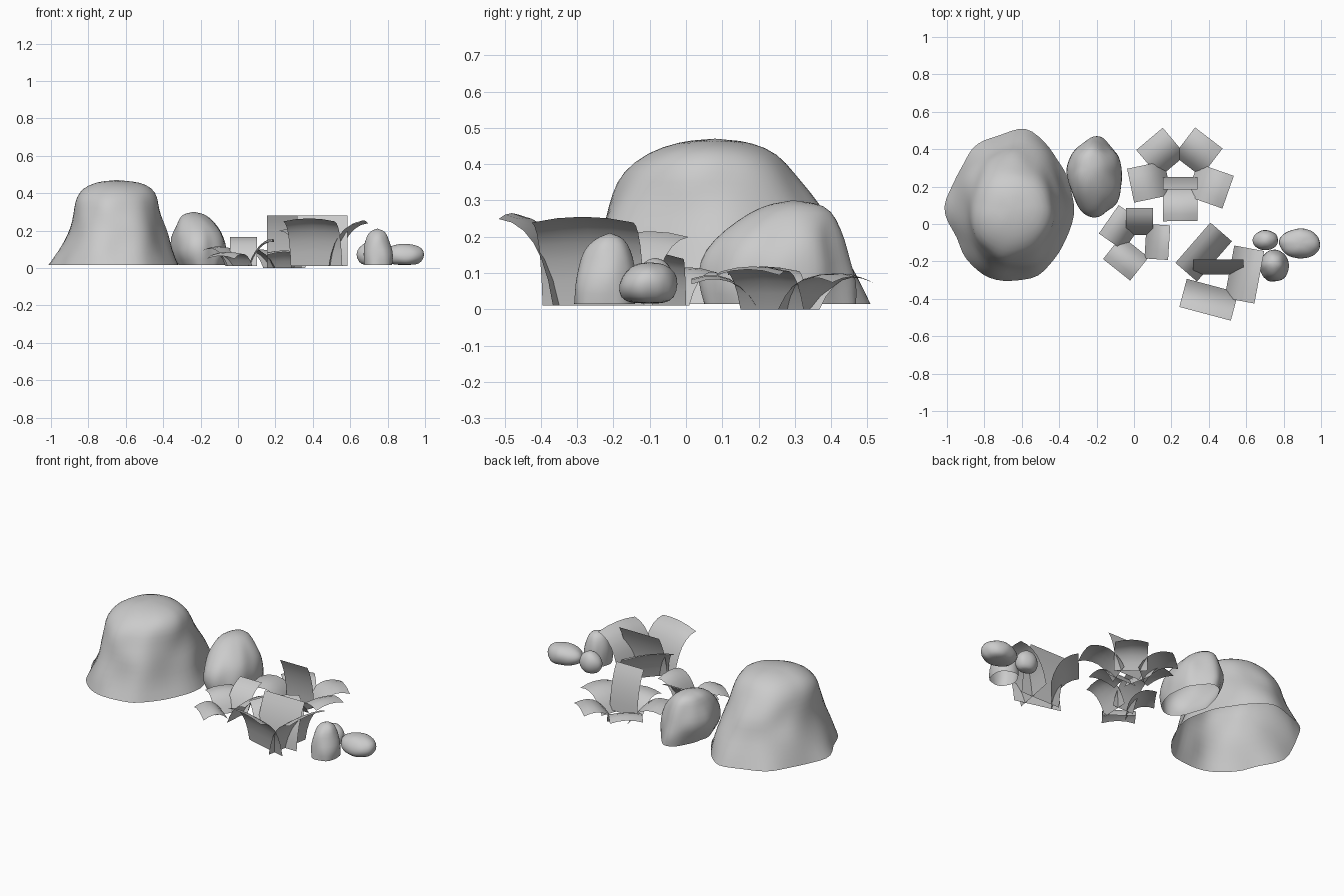
import bpy, math
from mathutils import Vector, noise


def make_object(name, verts, faces, levels=0):
    mesh = bpy.data.meshes.new(name)
    mesh.from_pydata(verts, [], faces)
    mesh.update()
    for p in mesh.polygons:
        p.use_smooth = True
    ob = bpy.data.objects.new(name, mesh)
    bpy.context.collection.objects.link(ob)
    if levels:
        m = ob.modifiers.new("round", 'SUBSURF')
        m.levels = m.render_levels = levels
    return ob


def rock(name, rings, top, rough, freq, closed=False):
    """Loft of (z, xmin, xmax, ymin, ymax) rings with a noisy outline, open below."""
    n = 28
    verts, faces = [], []
    for k, (z, x0, x1, y0, y1) in enumerate(rings):
        cx, cy, rx, ry = (x0 + x1) / 2, (y0 + y1) / 2, (x1 - x0) / 2, (y1 - y0) / 2
        for i in range(n):
            a = 2 * math.pi * i / n
            p = Vector((cx + rx * math.cos(a), cy + ry * math.sin(a), z))
            s = 1.01 + rough * noise.noise(p * freq) + rough * 0.4 * noise.noise(p * freq * 2.3)
            dz = 0 if k == 0 else rough * rx * 0.4 * noise.noise(p * freq + Vector((7, 3, 1)))
            verts.append((cx + (p.x - cx) * s, cy + (p.y - cy) * s, z + dz))
    for k in range(len(rings) - 1):
        for i in range(n):
            j = (i + 1) % n
            faces.append((k * n + i, k * n + j, (k + 1) * n + j, (k + 1) * n + i))
    # crown
    z, x0, x1, y0, y1 = rings[-1]
    verts.append(((x0 + x1) / 2, (y0 + y1) / 2, top))
    t, o = len(verts) - 1, (len(rings) - 1) * n
    faces += [(o + i, o + (i + 1) % n, t) for i in range(n)]
    if closed:
        faces.append(tuple(reversed(range(n))))
    return make_object(name, verts, faces, 1)


def leaf(name, base, tip, width, bulge=0.03, lean=0.3, facing=None, fold=0.016):
    """Rectangular card bent along a curve from base to tip."""
    b, t = Vector(base), Vector(tip)
    d = Vector(facing) if facing else Vector((t.x - b.x, t.y - b.y, 0))
    d.normalize()
    side = Vector((-d.y, d.x, 0))
    c = b.lerp(t, lean)
    c.z = t.z + bulge
    rows, cols = 6, 4
    verts, faces = [], []
    for r in range(rows + 1):
        u = r / rows
        p = b * (1 - u) ** 2 + c * (2 * u * (1 - u)) + t * u * u
        for k in range(cols + 1):
            v = 2 * k / cols - 1
            verts.append(p + side * (v * width / 2) - Vector((0, 0, fold * v * v * u)))
    w = cols + 1
    for r in range(rows):
        for k in range(cols):
            i = r * w + k
            faces.append((i, i + 1, i + w + 1, i + w))
    return make_object(name, verts, faces)


# Large boulder
rock("large_boulder", [
    (0.015, -0.995, -0.325, -0.31, 0.495), (0.10, -0.95, -0.36, -0.285, 0.465),
    (0.18, -0.91, -0.385, -0.255, 0.43), (0.25, -0.89, -0.41, -0.235, 0.39),
    (0.32, -0.885, -0.425, -0.205, 0.345), (0.38, -0.87, -0.435, -0.17, 0.295),
    (0.43, -0.83, -0.47, -0.10, 0.25), (0.46, -0.77, -0.53, -0.02, 0.18)],
    0.472, 0.13, 6)

# Medium boulder
rock("medium_boulder", [
    (0.015, -0.31, -0.07, 0.055, 0.455), (0.07, -0.345, -0.06, 0.045, 0.45),
    (0.13, -0.36, -0.06, 0.055, 0.445), (0.19, -0.35, -0.08, 0.085, 0.43),
    (0.25, -0.33, -0.125, 0.14, 0.41), (0.285, -0.305, -0.17, 0.21, 0.38)],
    0.303, 0.16, 10)

# Three small stones
rock("tall_stone", [
    (0.015, 0.675, 0.825, -0.31, -0.14), (0.07, 0.67, 0.83, -0.31, -0.135),
    (0.12, 0.675, 0.815, -0.295, -0.14), (0.165, 0.69, 0.80, -0.28, -0.15),
    (0.195, 0.705, 0.785, -0.25, -0.17)], 0.213, 0.12, 18)
rock("flat_stone", [
    (0.015, 0.84, 0.95, -0.15, -0.06), (0.03, 0.79, 0.985, -0.18, -0.03),
    (0.07, 0.77, 1.00, -0.19, -0.02), (0.105, 0.79, 0.985, -0.17, -0.03),
    (0.125, 0.84, 0.94, -0.14, -0.06)], 0.13, 0.12, 16, True)
rock("back_stone", [
    (0.015, 0.67, 0.74, -0.11, -0.06), (0.03, 0.645, 0.765, -0.135, -0.04),
    (0.075, 0.63, 0.775, -0.145, -0.03), (0.115, 0.65, 0.76, -0.13, -0.04),
    (0.135, 0.68, 0.73, -0.11, -0.06)], 0.143, 0.12, 18, True)

# Back plant: five spreading leaves and one upright leaf
back_tips = [(0.083, 0.455, 0.09), (0.40, 0.46, 0.09), (-0.018, 0.205, 0.11),
             (0.503, 0.17, 0.11), (0.248, 0.015, 0.085)]
centre = Vector((0.247, 0.26, 0.0))
for i, tip in enumerate(back_tips):
    b = centre.lerp(Vector((tip[0], tip[1], 0)), 0.25)
    leaf(f"back_plant_leaf_{i}", b, tip, 0.185, 0.04, 0.35)
leaf("back_plant_upright_leaf", (0.247, 0.25, 0.01), (0.247, 0.185, 0.28), 0.185,
     -0.10, 0.1, (0, 1, 0), 0)

# Middle plant: three spreading leaves and one upright leaf
mid_tips = [(-0.135, 0.025, 0.11), (0.188, -0.10, 0.155), (-0.093, -0.245, 0.065)]
centre = Vector((0.03, -0.09, 0.01))
for i, tip in enumerate(mid_tips):
    b = centre.lerp(Vector((tip[0], tip[1], 0.01)), 0.2)
    leaf(f"middle_plant_leaf_{i}", b, tip, 0.185, (0.03, 0.0, 0.06)[i], 0.35)
leaf("middle_plant_upright_leaf", (0.03, -0.06, 0.01), (0.03, 0.085, 0.165), 0.145,
     -0.02, 0.3, (0, 1, 0), 0)

# Front plant: three large spreading leaves and one upright leaf
front = [((0.43, -0.20, 0.01), (0.315, -0.10, 0.215)),
         ((0.51, -0.255, 0.01), (0.67, -0.285, 0.255)),
         ((0.42, -0.33, 0.01), (0.38, -0.48, 0.265))]
for i, (b, t) in enumerate(front):
    leaf(f"front_plant_leaf_{i}", b, t, 0.285, -0.02, 0.22)
leaf("front_plant_upright_leaf", (0.45, -0.27, 0.01), (0.45, -0.19, 0.28), 0.27,
     -0.12, 0.1, (0, 1, 0), 0)
